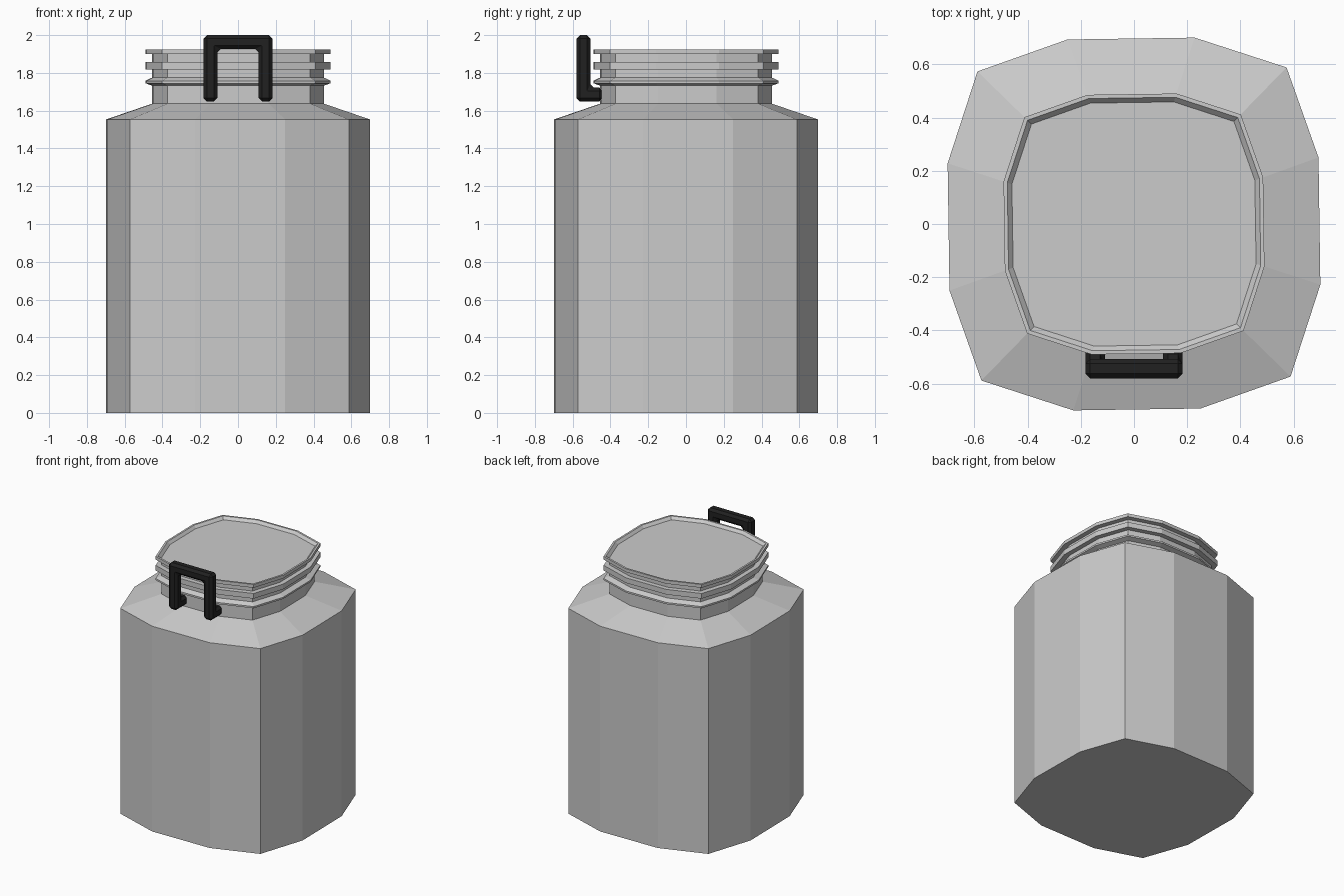
import bpy, bmesh
from mathutils import Vector

if "Cube" in bpy.data.objects:
    bpy.data.objects.remove(bpy.data.objects["Cube"])

# Twelve-sided rounded-square outline: three corners repeated by quarter turns
OUTLINE = []
quarter = [(0.228, 0.70), (0.573, 0.588), (0.693, 0.25)]
for turn in range(4):
    OUTLINE += quarter
    quarter = [(y, -x) for x, y in quarter]


def skin(name, rings):
    """Join matching rings of points into a capped flat-shaded solid."""
    bm = bmesh.new()
    loops = [[bm.verts.new(p) for p in ring] for ring in rings]
    n = len(loops[0])
    for a, b in zip(loops, loops[1:]):
        for i in range(n):
            j = (i + 1) % n
            bm.faces.new((a[i], a[j], b[j], b[i]))
    bm.faces.new(loops[0])
    bm.faces.new(loops[-1])
    bmesh.ops.recalc_face_normals(bm, faces=bm.faces)
    mesh = bpy.data.meshes.new(name)
    bm.to_mesh(mesh)
    bm.free()
    obj = bpy.data.objects.new(name, mesh)
    bpy.context.collection.objects.link(obj)
    return obj


def loft(name, profile):
    """Stack the outline at each (scale, height) of the profile."""
    return skin(name, [[(x * s, y * s, z) for x, y in OUTLINE] for s, z in profile])


# Jar body, sloped shoulder and neck
loft("jar_body", [(1, 0), (1, 1.553), (0.65, 1.637), (0.65, 1.74)])

# Ribbed lid with a shallow recess on top
loft("ribbed_lid", [
    (0.64, 1.73), (0.70, 1.745), (0.70, 1.758), (0.65, 1.775),
    (0.65, 1.818), (0.70, 1.818), (0.70, 1.857), (0.65, 1.857),
    (0.65, 1.90), (0.70, 1.90), (0.70, 1.925), (0.68, 1.925),
    (0.655, 1.905)])

# Handle: square bar swept along foot, leg, top, leg, foot with mitred corners
X, Y, Z = Vector((1, 0, 0)), Vector((0, 1, 0)), Vector((0, 0, 1))
HX, HY, TOP, FOOT = 0.146, -0.543, 1.9635, 1.685
path = [  # centre point, then the two section directions
    ((-HX, -0.44, FOOT), -X, -Z),
    ((-HX, HY, FOOT), -X, -Y - Z),
    ((-HX, HY, TOP), Z - X, -Y),
    ((HX, HY, TOP), X + Z, -Y),
    ((HX, HY, FOOT), X, -Y - Z),
    ((HX, -0.44, FOOT), X, -Z)]
corners = [(-1, -1), (1, -1), (1, 1), (-1, 1)]
handle = skin("handle", [[Vector(c) + 0.0365 * (a * u + b * v) for a, b in corners]
                         for c, u, v in path])
bevel = handle.modifiers.new("chamfer", "BEVEL")
bevel.width = 0.018
bevel.segments = 1
bevel.limit_method = "ANGLE"

black = bpy.data.materials.new("black")
black.diffuse_color = (0.015, 0.015, 0.015, 1)
black.use_nodes = True
black.node_tree.nodes["Principled BSDF"].inputs["Base Color"].default_value = black.diffuse_color
handle.data.materials.append(black)
